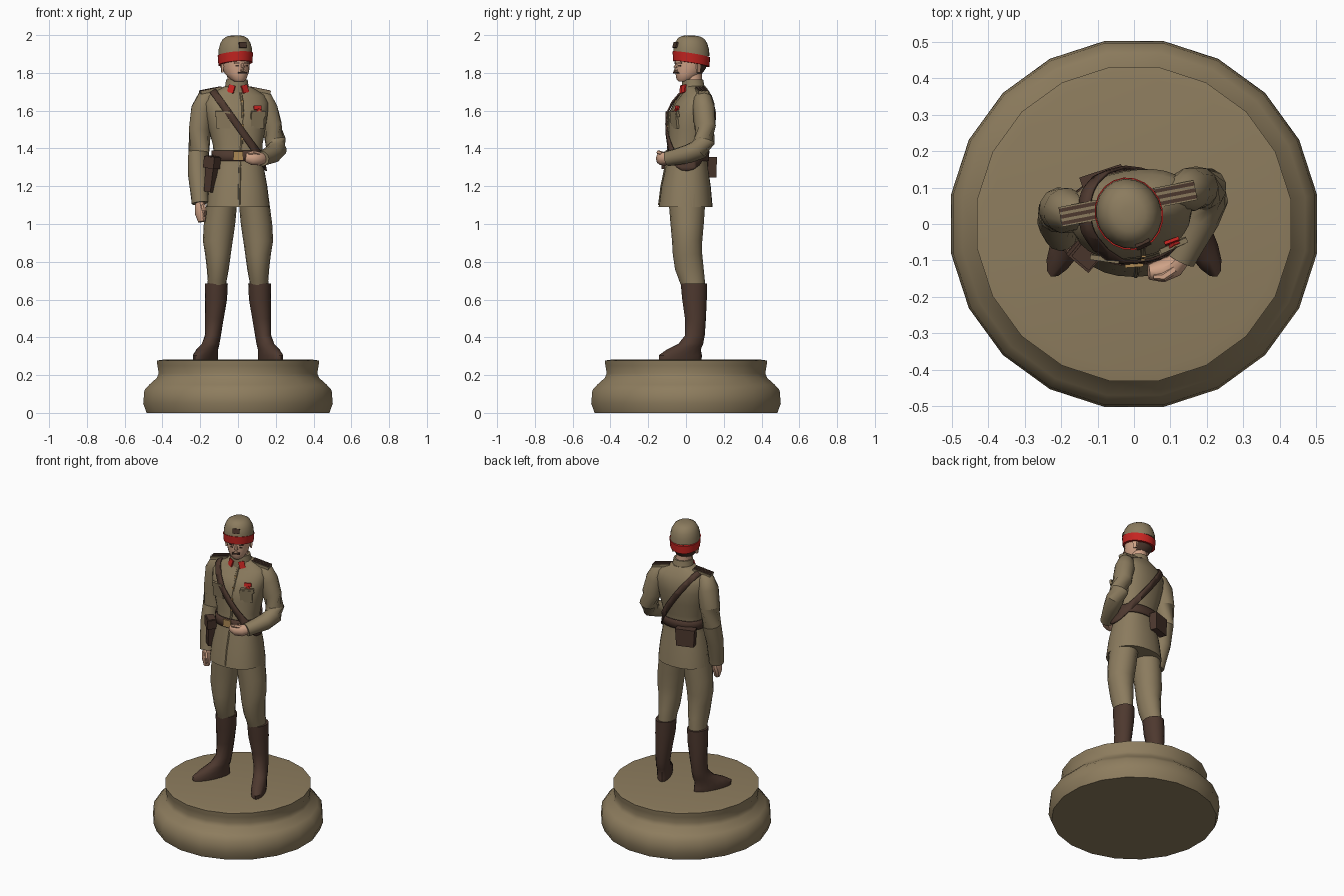
import bpy, bmesh, math
from mathutils import Vector, Matrix

if "Cube" in bpy.data.objects:
    bpy.data.objects.remove(bpy.data.objects["Cube"])


def material(name, r, g, b):
    m = bpy.data.materials.new(name)
    m.diffuse_color = (r, g, b, 1)
    m.use_nodes = True
    m.node_tree.nodes["Principled BSDF"].inputs["Base Color"].default_value = m.diffuse_color
    return m


KHAKI = material("khaki cloth", 0.26, 0.20, 0.113)
STONE = material("plinth tan", 0.27, 0.205, 0.113)
LEATHER = material("brown leather", 0.075, 0.040, 0.028)
RED = material("red", 0.56, 0.018, 0.015)
SKIN = material("skin", 0.62, 0.36, 0.24)
HAIR = material("dark hair", 0.06, 0.032, 0.022)
GOLD = material("dull gold", 0.42, 0.25, 0.09)


def finish(name, bm, mats, rule=None, angle=40):
    bmesh.ops.recalc_face_normals(bm, faces=bm.faces)
    if rule:
        for f in bm.faces:
            f.material_index = rule(f.calc_center_median())
    me = bpy.data.meshes.new(name)
    bm.to_mesh(me)
    bm.free()
    for m in mats:
        me.materials.append(m)
    me.shade_smooth()
    me.set_sharp_from_angle(angle=math.radians(angle))
    ob = bpy.data.objects.new(name, me)
    bpy.context.collection.objects.link(ob)
    return ob


def skin_rings(name, rings, mats, rule=None, angle=40):
    bm = bmesh.new()
    vs = [[bm.verts.new(p) for p in r] for r in rings]
    n = len(rings[0])
    for a, b in zip(vs, vs[1:]):
        for i in range(n):
            bm.faces.new((a[i], a[(i + 1) % n], b[(i + 1) % n], b[i]))
    bm.faces.new(vs[0])
    bm.faces.new(vs[-1])
    return finish(name, bm, mats, rule, angle)


def ring_point(r, a, off=0, p=2.0, tilt=0):
    # ring = x, y, z, half width, half depth, yaw in degrees
    x, y, z, rx, ry, yaw = r
    c, s = math.cos(a), math.sin(a)
    u = (rx + off) * math.copysign(abs(c) ** (2 / p), c)
    v = (ry + off) * math.copysign(abs(s) ** (2 / p), s)
    w = math.radians(yaw)
    return Vector((x + u * math.cos(w) - v * math.sin(w),
                   y + u * math.sin(w) + v * math.cos(w), z + tilt * v))


def loft(name, rings, mats, n=16, p=2.0, tilt=0, start=0, **kw):
    return skin_rings(name, [[ring_point(r, start + math.tau * i / n, 0, p, tilt)
                              for i in range(n)] for r in rings], mats, **kw)


def limb(name, path, mat, n=12, flat=1.0):
    # path = x, y, z, radius; rings stand across the path
    pts = [Vector(q[:3]) for q in path]
    rings = []
    for i, q in enumerate(path):
        t = pts[min(i + 1, len(pts) - 1)] - pts[max(i - 1, 0)]
        rot = t.to_track_quat('Z', 'Y')
        rings.append([pts[i] + rot @ Vector((q[3] * flat * math.cos(math.tau * k / n),
                                             q[3] * math.sin(math.tau * k / n), 0)) for k in range(n)])
    return skin_rings(name, rings, [mat])


def box(name, loc, size, mat, rot=(0, 0, 0), taper=1.0):
    bm = bmesh.new()
    bmesh.ops.create_cube(bm, size=1)
    e = Matrix.Rotation(math.radians(rot[2]), 3, 'Z') @ Matrix.Rotation(math.radians(rot[1]), 3, 'Y') \
        @ Matrix.Rotation(math.radians(rot[0]), 3, 'X')
    for v in bm.verts:
        k = taper if v.co.z < 0 else 1
        v.co = e @ Vector((v.co.x * size[0] * k, v.co.y * size[1] * k, v.co.z * size[2])) + Vector(loc)
    return finish(name, bm, [mat])


# Plinth: moulded twenty-sided drum
loft("plinth", [(0, 0, z, r, r, 0) for r, z in
     [(.49, 0), (.508, .05), (.502, .12), (.475, .15), (.435, .185), (.425, .21),
      (.432, .25), (.435, .277), (.40, .282)]], [STONE], n=20, start=math.pi / 20)

# Boots and breeches
for side, s in (("right", -1), ("left", 1)):
    boot = [(.172, -.03, .28, .042, .125, 26), (.172, -.03, .305, .044, .127, 26),
            (.163, -.012, .335, .042, .10, 26), (.145, .025, .365, .042, .07, 24),
            (.133, .047, .41, .042, .054, 15), (.125, .05, .50, .05, .056, 8),
            (.117, .045, .60, .059, .065, 0), (.114, .042, .685, .060, .070, 0)]
    loft(side + "_boot", [(s * x, y, z, a, b, s * w) for x, y, z, a, b, w in boot], [LEATHER])
    leg = [(.112, .040, .66, .050, .060, 0), (.110, .032, .70, .050, .068, 0),
           (.107, .018, .76, .058, .076, 0), (.106, .008, .84, .068, .078, 0),
           (.107, .006, .91, .079, .080, 0), (.098, .006, 1.0, .083, .088, 0),
           (.080, .005, 1.16, .080, .100, 0)]
    loft(side + "_breeches", [(s * x, y, z, a, b, 0) for x, y, z, a, b, w in leg], [KHAKI])

# Tunic, twisting towards the shoulders
TORSO = [(0, -.002, 1.09, .168, .143, 0), (0, 0, 1.20, .155, .131, 1),
         (0, .003, 1.30, .137, .113, 3), (0, .005, 1.36, .128, .105, 4),
         (-.002, .012, 1.42, .132, .107, 6), (-.005, .02, 1.50, .150, .116, 8),
         (-.008, .028, 1.58, .165, .120, 10), (-.010, .042, 1.64, .172, .103, 11),
         (-.010, .050, 1.68, .155, .080, 11), (-.008, .050, 1.71, .105, .064, 11),
         (-.006, .045, 1.73, .062, .056, 11)]
tunic = loft("tunic", TORSO, [KHAKI], n=28, p=2.3)


def tunic_point(deg, z, off):
    for a, b in zip(TORSO, TORSO[1:]):
        if a[2] <= z <= b[2]:
            t = (z - a[2]) / (b[2] - a[2])
            r = [u + (v - u) * t for u, v in zip(a, b)]
            return ring_point(r, math.radians(deg), off, 2.3)


def band(name, point, normal, width, off):
    # slice of the tunic between two planes, pushed outward
    bm = bmesh.new()
    bm.from_mesh(tunic.data)
    bm.normal_update()
    for v in bm.verts:
        v.co += v.normal * off
    n = Vector(normal).normalized()
    for s in (1, -1):
        bmesh.ops.bisect_plane(bm, geom=bm.verts[:] + bm.edges[:] + bm.faces[:],
                               plane_co=Vector(point) + n * s * width / 2, plane_no=n * s, clear_outer=True)
    ob = finish(name, bm, [LEATHER])
    mod = ob.modifiers.new("thickness", 'SOLIDIFY')
    mod.thickness, mod.offset = .008, 0


band("waist_belt", (0, 0, 1.362), (0, 0, 1), .055, .007)
band("cross_strap", (-.015, 0, 1.54), (.81, 0, .584), .036, .009)

# Tunic front: placket, buttons, pockets, medal
limb("front_placket", [(*tunic_point(-90 + (3 if z > 1.4 else 1), z, -.002), .007)
                       for z in (1.10, 1.2, 1.3, 1.42, 1.5, 1.58, 1.64, 1.70)], KHAKI, n=6)
for i, z in enumerate((1.45, 1.52, 1.59, 1.65)):
    box("button_%d" % i, tunic_point(-87, z, .007), (.012, .006, .012), GOLD)
for side, a, w in (("right", -120, -8), ("left", -57, 24)):
    box(side + "_chest_pocket", tunic_point(a, 1.545, .0), (.075, .012, .08), KHAKI, (6, 0, w))
    box(side + "_pocket_flap", tunic_point(a, 1.582, .004), (.08, .014, .03), KHAKI, (6, 0, w))
box("medal_ribbon", tunic_point(-60, 1.615, .006), (.042, .009, .022), RED, (-10, 0, 20))
box("medal", tunic_point(-58, 1.595, .008), (.024, .009, .026), RED, (-10, 45, 20))
box("medal_centre", tunic_point(-58, 1.595, .013), (.01, .006, .01), GOLD, (-10, 0, 20))
box("belt_buckle", tunic_point(-92, 1.362, .014), (.05, .009, .045), GOLD, (0, 0, 4))

# Holster and rear pouch
box("holster", (-.143, -.082, 1.265), (.062, .045, .19), LEATHER, (0, 8, -40), .7)
box("holster_flap", (-.138, -.088, 1.325), (.072, .054, .06), LEATHER, (0, 8, -40))
box("rear_pouch", (-.085, .122, 1.30), (.12, .05, .11), LEATHER, (0, 0, 18), .9)

# Arms and hands
limb("right_sleeve", [(-.140, .030, 1.695, .025), (-.165, .032, 1.668, .050), (-.186, .036, 1.61, .063),
                      (-.200, .040, 1.50, .061), (-.208, .032, 1.38, .056), (-.213, .005, 1.26, .052),
                      (-.204, -.022, 1.15, .046), (-.200, -.030, 1.11, .045)], KHAKI)
limb("right_hand", [(-.201, -.028, 1.13, .027), (-.200, -.035, 1.095, .036), (-.197, -.042, 1.055, .036),
                    (-.192, -.048, 1.012, .022)], SKIN, n=10, flat=.8)
limb("right_thumb", [(-.185, -.06, 1.10, .013), (-.178, -.072, 1.07, .012), (-.178, -.072, 1.04, .008)], SKIN, n=6)
limb("left_sleeve", [(.110, .082, 1.695, .025), (.132, .088, 1.668, .048), (.152, .094, 1.61, .060),
                     (.175, .100, 1.52, .058), (.198, .098, 1.44, .057), (.204, .070, 1.395, .055),
                     (.185, .015, 1.372, .050), (.150, -.055, 1.355, .043), (.128, -.098, 1.346, .040)], KHAKI)
limb("left_hand", [(.135, -.088, 1.347, .028), (.110, -.115, 1.345, .036), (.075, -.130, 1.347, .036),
                   (.040, -.132, 1.352, .024)], SKIN, n=10, flat=.85)
limb("left_thumb", [(.11, -.125, 1.37, .013), (.08, -.145, 1.378, .012), (.055, -.145, 1.372, .008)], SKIN, n=6)

# Shoulder boards with stripes
for side, x, y, t in (("right", -.145, .030, -11), ("left", .112, .082, 11)):
    e = Matrix.Rotation(math.radians(11), 3, 'Z') @ Matrix.Rotation(math.radians(t), 3, 'Y')
    c = Vector((x, y, 1.706))
    box(side + "_shoulder_board", c, (.115, .055, .016), KHAKI, (0, t, 11))
    for k in (-1, 0, 1):
        box("%s_board_stripe_%d" % (side, k + 1), c + e @ Vector((0, k * .018, .009)),
            (.112, .010, .006), LEATHER, (0, t, 11))

# Collar and red tabs
loft("collar", [(-.006, .042, 1.695, .072, .066, 11), (-.006, .038, 1.73, .063, .061, 11),
                (-.006, .036, 1.765, .058, .056, 11)], [KHAKI])
for side, a, w in (("right", -126, -25), ("left", -62, 35)):
    box(side + "_collar_tab", ring_point((-.006, .038, 1.715, .069, .066, 11), math.radians(a)),
        (.036, .009, .042), RED, (-12, 12 if a < -90 else -12, w))

# Head, turned to its left; hair covers the back by depth
YAW = 25
turn = Matrix.Rotation(math.radians(YAW), 3, 'Z')
HC = Vector((-.014, .028, 0))


def head_at(x, y, z):
    return HC + turn @ Vector((x, y, z))


def head_ring(dy, z, a, b):
    q = head_at(0, dy, z)
    return (q.x, q.y, z, a, b, YAW)


def is_hair(c):
    return 1 if (turn.inverted() @ (c - HC)).y > .012 and c.z > 1.785 else 0


loft("neck", [(-.006, .036, 1.72, .048, .048, 0), (-.010, .034, 1.80, .048, .050, 0)], [SKIN])
loft("head", [head_ring(-.045, 1.755, .026, .028), head_ring(-.035, 1.768, .043, .048),
              head_ring(-.015, 1.795, .060, .072), head_ring(-.004, 1.825, .069, .084),
              head_ring(0, 1.855, .073, .088), head_ring(0, 1.90, .075, .088)],
     [SKIN, HAIR], n=20, rule=is_hair)
limb("nose", [(*head_at(0, -.082, 1.848), .007), (*head_at(0, -.094, 1.828), .011),
              (*head_at(0, -.094, 1.814), .013), (*head_at(0, -.080, 1.806), .008)], SKIN, n=8)
box("moustache", head_at(0, -.087, 1.801), (.046, .016, .010), HAIR, (0, 0, YAW))
for side, s in (("right", -1), ("left", 1)):
    box(side + "_eye", head_at(s * .027, -.079, 1.838), (.018, .009, .007), HAIR, (0, 0, YAW + s * 16))
    box(side + "_eyebrow", head_at(s * .028, -.080, 1.853), (.028, .009, .006), HAIR, (0, 0, YAW + s * 16))
    box(side + "_ear", head_at(s * .073, .008, 1.825), (.014, .026, .044), SKIN, (0, 0, YAW + s * 15), .7)

# Cap with red band, sloping down to the back
CAP_TILT = -.17
loft("cap_band", [head_ring(0, 1.848, .089, .098), head_ring(0, 1.898, .093, .101)],
     [RED], n=20, tilt=CAP_TILT)
loft("cap_crown", [head_ring(0, 1.892, .090, .098), head_ring(0, 1.925, .088, .096),
                   head_ring(0, 1.955, .080, .088), head_ring(0, 1.98, .066, .074),
                   head_ring(0, 1.994, .044, .05), head_ring(0, 1.998, .018, .02)],
     [KHAKI], n=20, tilt=-.04)
# Plain dark badge on the cap front
box("cap_badge", head_at(0, -.093, 1.948), (.042, .009, .03), HAIR, (-18, 0, YAW))
